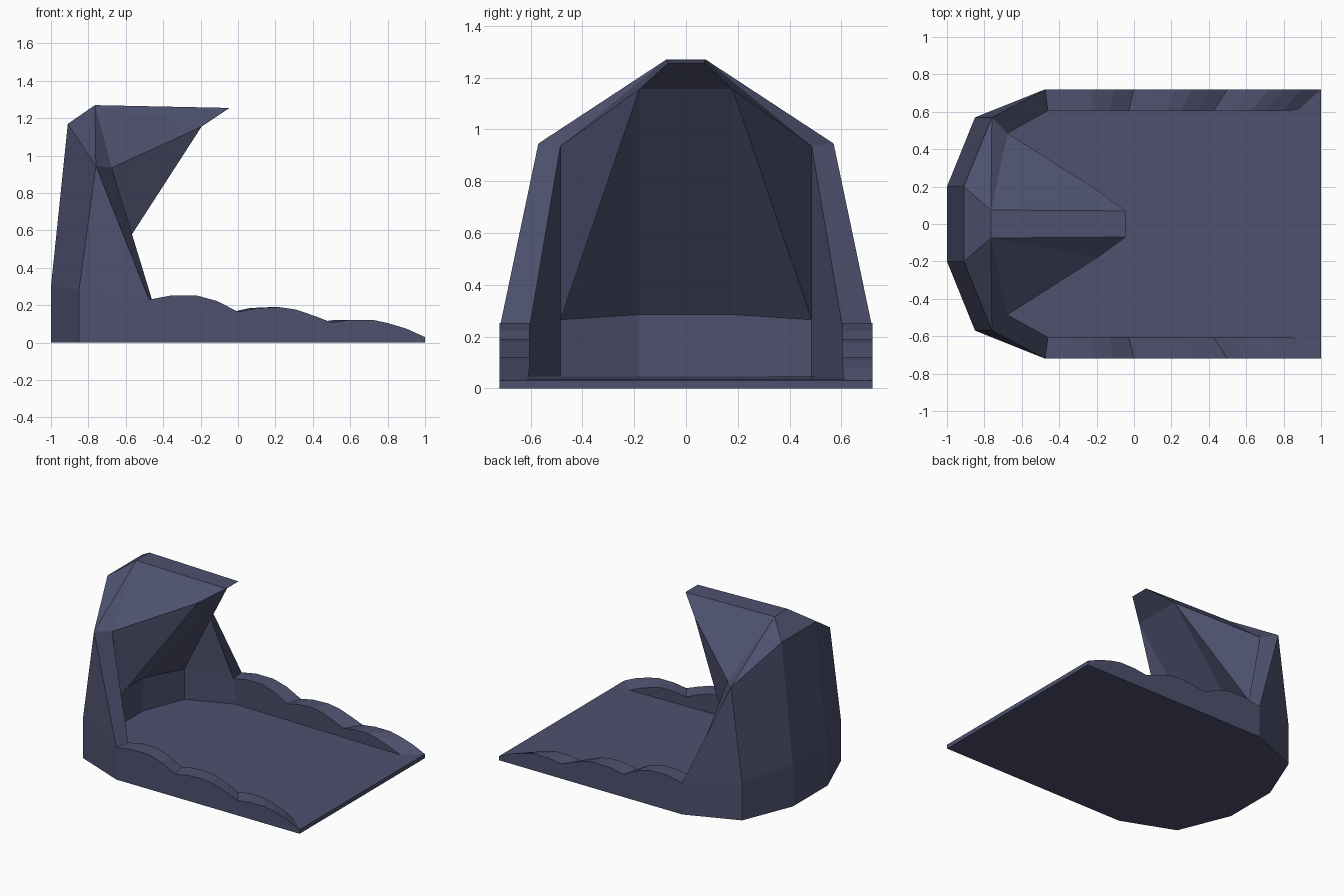
import bpy, bmesh

if "Cube" in bpy.data.objects:
    bpy.data.objects.remove(bpy.data.objects["Cube"])

bm = bmesh.new()


def side(*pts):
    """One face on each side of the centre plane."""
    for s in (1, -1):
        vs = [bm.verts.new((x, s * y, z)) for x, y, z in pts]
        bm.faces.new(vs)


def centre(*pts):
    """One face spanning both sides, closed by mirroring the half outline."""
    ring = list(pts) + [(x, -y, z) for x, y, z in reversed(pts)]
    bm.faces.new([bm.verts.new(p) for p in ring])


# Key points, outer shell (half)
A0, A1, A2 = (-1, .2, 0), (-1, .2, .30), (-.91, .2, 1.17)
A3, A4 = (-.765, .075, 1.27), (-.045, .07, 1.255)
B0, B1, B2 = (-.85, .57, 0), (-.85, .57, .28), (-.76, .57, .945)
C0 = (-.475, .72, 0)
# Key points, inner shell (half)
D0, D1, D2 = (-.89, .18, .045), (-.89, .18, .285), (-.195, .18, 1.155)
E0, E1, E2 = (-.77, .485, .045), (-.77, .485, .265), (-.675, .485, .935)
F0 = (-.45, .615, .045)
L0 = (1, .72, 0)

# Scalloped rail profile (x, z)
profile = [(-.475, .23), (-.36, .252), (-.22, .252), (-.11, .222), (0, .165),
           (.10, .185), (.22, .190), (.31, .177), (.41, .143), (.50, .108),
           (.60, .122), (.72, .122), (.80, .105), (.90, .075), (1, .03)]
outer = [(x, .72, z) for x, z in profile]
inner = [(-.46 + .908 * (x + .475), .605, z) for x, z in profile]
inner[-1] = (.88, .61, .034)

# Side rails: outer face, inner face, scalloped top
side(C0, *outer, L0)
side(F0, *inner)
for i in range(len(profile) - 1):
    side(outer[i], inner[i], inner[i + 1], outer[i + 1])

# Canopy outside
centre(A0, A1)
centre(A1, A2)
centre(A2, A3)
centre(A3, A4)
centre(A4, D2)
side(A0, B0, B1, A1)
side(A1, B1, B2, A2)
side(B0, C0, outer[0], B1)
side(B1, outer[0], B2)
for p, q in ((A4, D2), (D2, E2), (E2, B2), (B2, A2)):
    side(A3, p, q)
side(B2, E2, inner[0], outer[0])

# Canopy inside
centre(D2, D1)
centre(D1, D0)
side(D2, E2, E1)
side(D2, E1, D1)
side(D1, E1, E0, D0)
side(E2, inner[0], E1)
side(E1, inner[0], F0, E0)

# Floor, front lip and underside
centre(D0, E0, F0, inner[-1], outer[-1])
centre(outer[-1], L0)
centre(A0, B0, C0, L0)

bmesh.ops.remove_doubles(bm, verts=bm.verts[:], dist=.0005)
bmesh.ops.recalc_face_normals(bm, faces=bm.faces[:])

mesh = bpy.data.meshes.new("canopy_stage")
bm.to_mesh(mesh)
bm.free()
obj = bpy.data.objects.new("canopy_stage", mesh)
bpy.context.collection.objects.link(obj)

mat = bpy.data.materials.new("slate_blue")
mat.diffuse_color = (.075, .082, .155, 1)
mat.use_nodes = True
mat.node_tree.nodes["Principled BSDF"].inputs["Base Color"].default_value = mat.diffuse_color
mesh.materials.append(mat)
